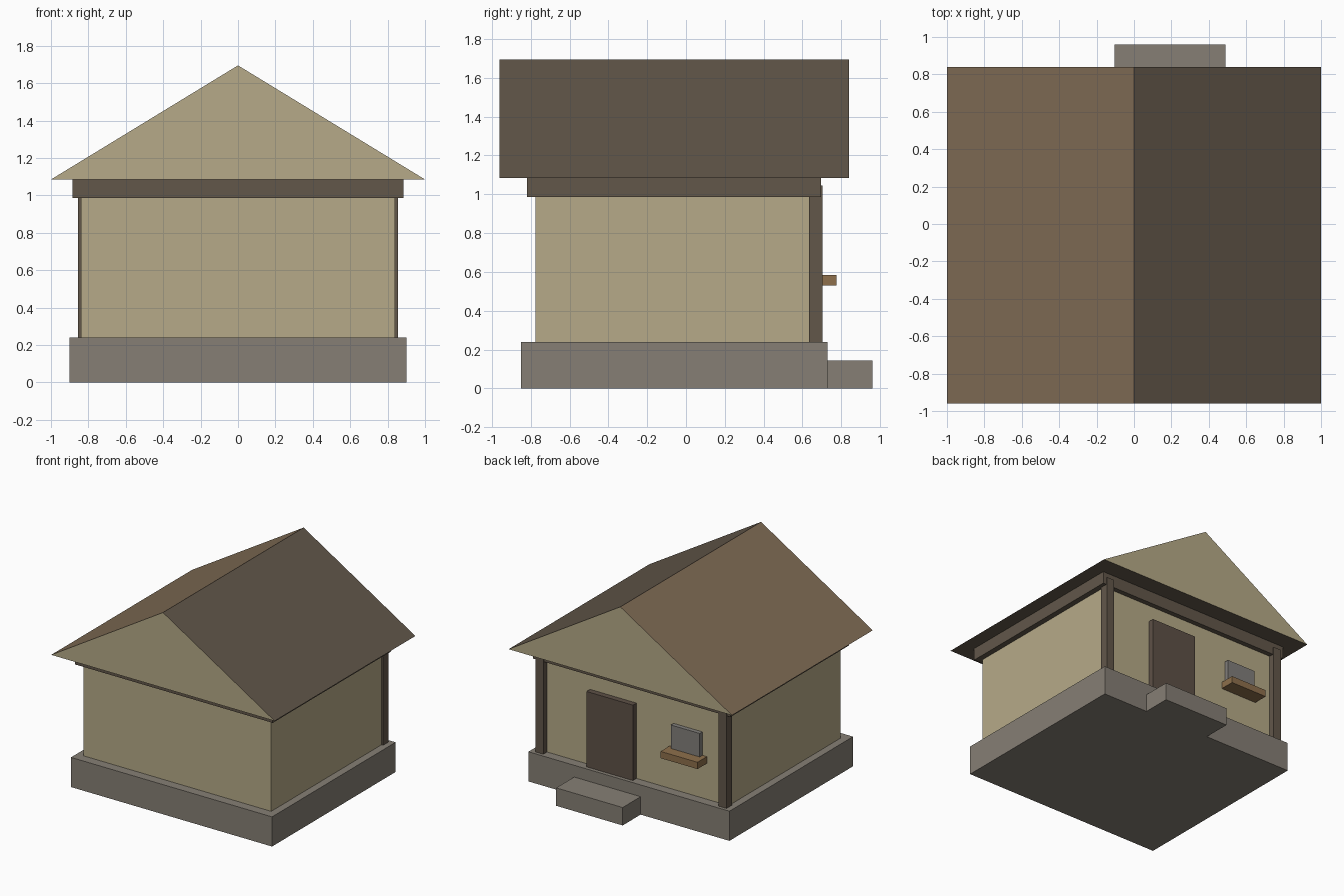
import bpy
import bmesh

cube = bpy.data.objects.get("Cube")
if cube:
    bpy.data.objects.remove(cube, do_unlink=True)


def material(name, rgb):
    """Flat material from 0-255 sRGB values, stored as linear."""
    linear = [((c / 255 + 0.055) / 1.055) ** 2.4 for c in rgb]
    mat = bpy.data.materials.new(name)
    mat.use_nodes = True
    mat.diffuse_color = (*linear, 1)
    bsdf = next(n for n in mat.node_tree.nodes if n.type == "BSDF_PRINCIPLED")
    bsdf.inputs["Base Color"].default_value = (*linear, 1)
    return mat


stone = material("stone", (134, 127, 117))
plaster = material("plaster", (182, 170, 136))
dark_wood = material("dark_wood", (98, 87, 74))
roof_brown = material("roof_brown", (128, 108, 85))
door_wood = material("door_wood", (94, 81, 71))
shelf_wood = material("shelf_wood", (142, 112, 76))
pane_grey = material("pane_grey", (130, 127, 123))


def finish(name, bm, mats):
    bmesh.ops.recalc_face_normals(bm, faces=bm.faces)
    mesh = bpy.data.meshes.new(name)
    bm.to_mesh(mesh)
    bm.free()
    for mat in mats:
        mesh.materials.append(mat)
    obj = bpy.data.objects.new(name, mesh)
    bpy.context.collection.objects.link(obj)
    return obj


def box(name, xs, ys, zs, mat):
    """Box spanning the given (min, max) ranges."""
    bm = bmesh.new()
    bmesh.ops.create_cube(bm, size=1)
    for v in bm.verts:
        v.co = [r[0] if c < 0 else r[1] for c, r in zip(v.co, (xs, ys, zs))]
    return finish(name, bm, [mat])


# Stone footing and doorstep
box("foundation", (-0.90, 0.90), (-0.85, 0.73), (0, 0.24), stone)
box("doorstep", (-0.105, 0.49), (0.73, 0.96), (0, 0.145), stone)

# Walls and the beam under the eaves
box("walls", (-0.84, 0.84), (-0.775, 0.655), (0.24, 1.0), plaster)
box("eaves_beam", (-0.885, 0.885), (-0.82, 0.695), (0.985, 1.085), dark_wood)

# Corner posts on the entrance side
for side, x in (("left", 0.82), ("right", -0.82)):
    box(side + "_post", (x - 0.035, x + 0.035), (0.634, 0.703), (0.24, 1.045), dark_wood)

# Door, window and shelf
box("door", (-0.015, 0.40), (0.64, 0.70), (0.24, 0.85), door_wood)
box("window", (-0.605, -0.347), (0.64, 0.69), (0.565, 0.775), pane_grey)
box("window_shelf", (-0.645, -0.315), (0.65, 0.775), (0.53, 0.585), shelf_wood)

# Solid gabled roof: extrude a triangle along y
bm = bmesh.new()
triangle = bm.faces.new([bm.verts.new(p) for p in
                         ((-1, -0.96, 1.085), (1, -0.96, 1.085), (0, -0.96, 1.695))])
result = bmesh.ops.extrude_face_region(bm, geom=[triangle], use_keep_orig=True)
for v in result["geom"]:
    if isinstance(v, bmesh.types.BMVert):
        v.co.y = 0.84
bmesh.ops.recalc_face_normals(bm, faces=bm.faces)

# Plaster gables, one lighter slope, dark slope and underside
for face in bm.faces:
    if abs(face.normal.y) > 0.9:
        face.material_index = 1
    elif face.normal.x < -0.1:
        face.material_index = 2
finish("roof", bm, [dark_wood, plaster, roof_brown])
